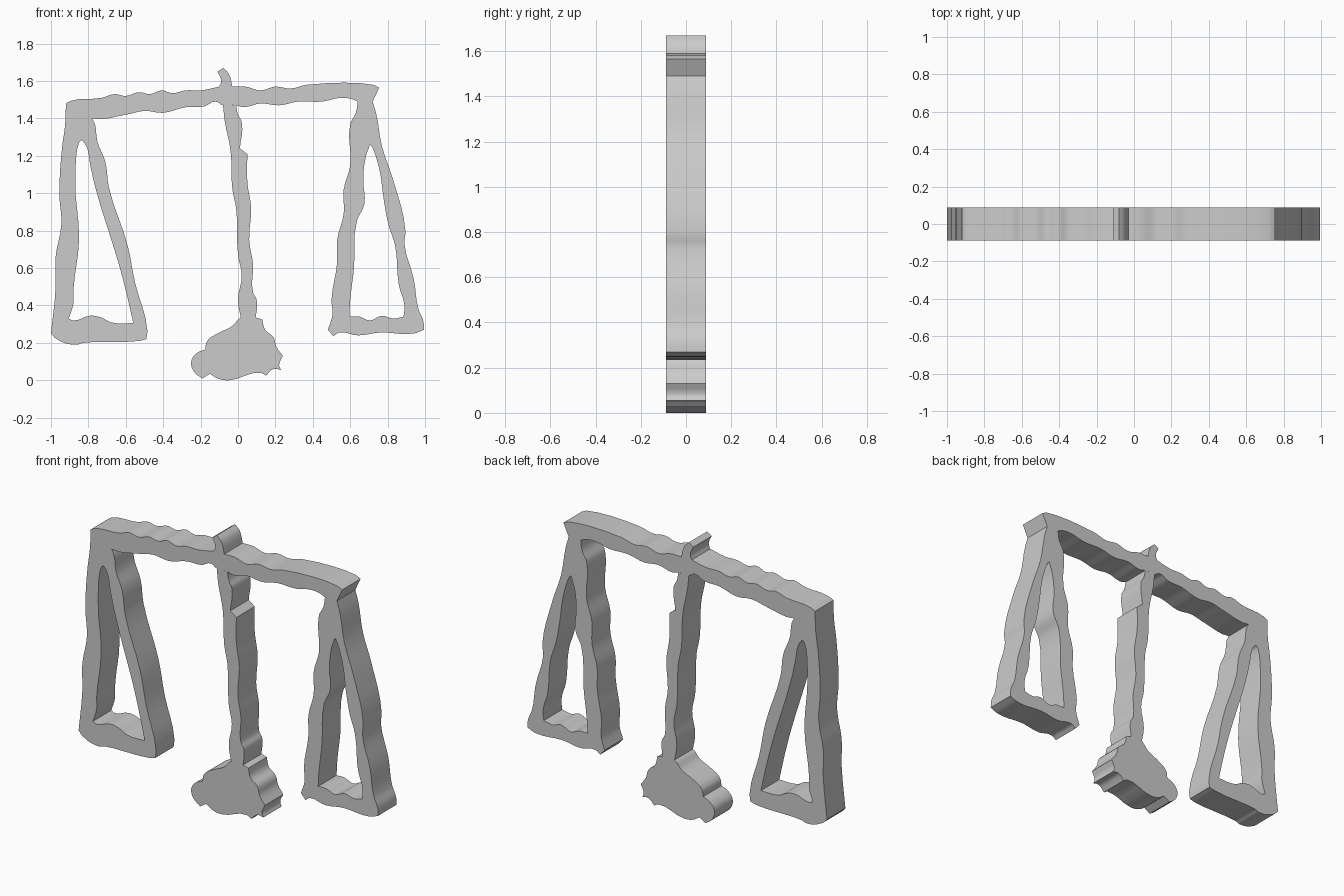
import bpy
import bmesh
from math import radians
from mathutils import Matrix, Vector

DEPTH = 0.175
CORNER_ANGLE = radians(50)
UNIT = 0.01  # outlines are written in hundredths

default_cube = bpy.data.objects.get("Cube")
if default_cube:
    bpy.data.objects.remove(default_cube, do_unlink=True)


def make_material(name, colour):
    material = bpy.data.materials.new(name)
    material.use_nodes = True
    material.diffuse_color = colour
    material.node_tree.nodes["Principled BSDF"].inputs["Base Color"].default_value = colour
    return material


def add_outline(curve, outline):
    """Add a closed flowing loop that keeps its strong corners sharp."""
    points = [Vector(point) * UNIT for point in outline]
    spline = curve.splines.new("BEZIER")
    spline.bezier_points.add(len(points) - 1)
    spline.use_cyclic_u = True
    spline.resolution_u = 4
    for index, (knot, point) in enumerate(zip(spline.bezier_points, points)):
        before = point - points[index - 1]
        after = points[(index + 1) % len(points)] - point
        is_corner = before.angle(after) > CORNER_ANGLE
        knot.co = point.to_3d()
        knot.handle_left_type = knot.handle_right_type = "VECTOR" if is_corner else "AUTO"


def make_slab(name, material, *outlines):
    """Fill the outlines, later ones being holes, and give them thickness."""
    curve = bpy.data.curves.new(name + "_profile", "CURVE")
    curve.dimensions = "2D"
    curve.fill_mode = "BOTH"
    curve.extrude = DEPTH / 2
    for outline in outlines:
        add_outline(curve, outline)
    helper = bpy.data.objects.new(name + "_profile", curve)
    bpy.context.collection.objects.link(helper)
    bpy.context.view_layer.update()
    evaluated = helper.evaluated_get(bpy.context.evaluated_depsgraph_get())
    mesh = bpy.data.meshes.new_from_object(evaluated)
    bpy.data.objects.remove(helper, do_unlink=True)

    # Stand the slab upright and weld the caps to the rim
    mesh.transform(Matrix.Rotation(radians(90), 4, "X"))
    bm = bmesh.new()
    bm.from_mesh(mesh)
    bmesh.ops.remove_doubles(bm, verts=bm.verts, dist=0.0001)
    bmesh.ops.recalc_face_normals(bm, faces=bm.faces)
    bm.to_mesh(mesh)
    bm.free()

    mesh.name = name
    mesh.materials.clear()
    mesh.materials.append(material)
    slab = bpy.data.objects.new(name, mesh)
    bpy.context.collection.objects.link(slab)
    bpy.ops.object.select_all(action="DESELECT")
    slab.select_set(True)
    bpy.context.view_layer.objects.active = slab
    bpy.ops.object.shade_smooth_by_angle(angle=radians(35))


grey = make_material("plain grey", (0.6, 0.6, 0.6, 1))

# Tilted beam with the finial at its middle
make_slab("beam", grey, [
    (-92, 148), (-89, 149.5), (-73, 151), (-66, 153), (-60, 152), (-53, 154),
    (-47, 153), (-41, 155), (-35, 153.5), (-28, 155), (-20, 155), (-10, 157),
    (-9, 160), (-11, 165), (-8, 167), (-5, 164), (-3, 157),
    (4, 157), (12, 155), (20, 157), (28, 156), (37, 158), (72, 158),
    (75.5, 156.5), (72, 149), (64, 149), (62, 150), (55, 151), (45, 149),
    (32, 149), (22, 147), (12, 148), (3, 146), (-1, 147), (-8, 147), (-12, 149),
    (-18, 146.5), (-28, 146), (-40, 143), (-50, 144), (-60, 142), (-78, 140),
])

# Wavy post
make_slab("post", grey, [
    (-8, 147), (-1, 147), (0, 142), (2, 138), (1, 124), (5, 121), (5, 106),
    (7, 92), (6, 75), (8, 62), (8, 47), (10, 43), (9.5, 33.5), (1.5, 33.5),
    (0, 43), (2, 56), (0, 67), (-1, 92), (-3, 102), (-4, 123), (-7, 138),
])

# Lumpy foot
make_slab("base", grey, [
    (1.5, 33.5), (-3, 29), (-11, 25), (-16.5, 21), (-17.5, 16.5), (-22, 14.5),
    (-25, 10), (-23.5, 4.5), (-19, 1), (-15, 3.5), (-11, 1), (-5, 0), (12, 4),
    (15, 2.5), (19, 6), (23, 5.5), (22, 8), (24, 13), (20.5, 18), (19, 23),
    (14.5, 27), (13, 32.5), (9.5, 33.5),
])

# Lower hanger
make_slab("right_hanger", grey, [
    (-78, 140), (-75, 127), (-71, 117), (-69, 103), (-59, 72), (-55, 52),
    (-48.5, 27), (-49, 22), (-53, 21), (-83, 20), (-86, 19), (-97, 22),
    (-100, 25), (-97.5, 50), (-97.5, 66), (-94.5, 83), (-95.5, 100),
    (-94, 125), (-92.5, 136), (-92, 148),
], [
    (-83.5, 128.5), (-85, 127), (-87, 107), (-85, 75), (-88, 48), (-88, 41),
    (-90.5, 33), (-88, 32), (-79, 34.5), (-73, 33.5), (-68, 31), (-56, 30.5),
    (-60, 48), (-64, 63), (-76, 102), (-79, 115), (-81, 125),
])

# Higher hanger
make_slab("left_hanger", grey, [
    (64, 149), (63, 143), (60, 137), (60, 115), (56.5, 102), (56.5, 89),
    (53, 75), (53, 63), (50, 43), (50.5, 35), (48, 27), (51, 23.5), (54, 25.5),
    (64, 24), (76, 25.5), (94, 25), (99.5, 27), (99, 32), (96.5, 38), (94, 54),
    (89, 73), (89.5, 80), (83, 107), (77, 125), (74, 142), (72, 149),
], [
    (70.5, 126), (68, 118), (67, 107), (67.5, 94), (63.5, 85), (62, 60),
    (60, 43), (59.5, 34), (65, 34), (70.5, 32), (77, 34.5), (82.5, 33),
    (88.5, 34), (89, 40), (86, 51), (84, 72), (80.5, 83), (78, 96),
    (75.5, 113), (71.5, 125),
])
